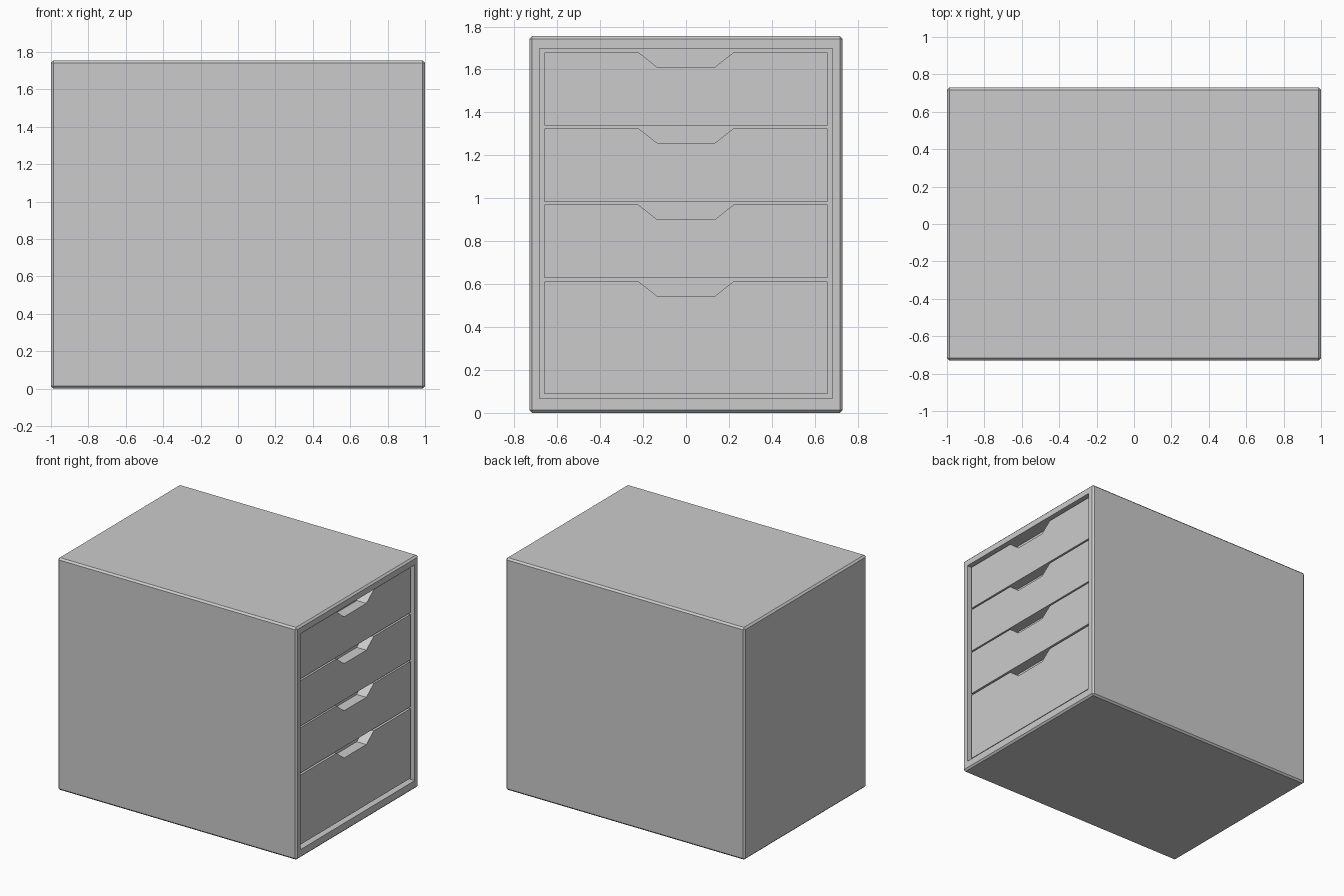
import bpy, bmesh

if "Cube" in bpy.data.objects:
    bpy.data.objects.remove(bpy.data.objects["Cube"])

W, D, H = 2.0, 1.46, 1.755
RECESS, PANEL = 0.02, 0.08


def add_object(name, bm):
    bmesh.ops.recalc_face_normals(bm, faces=bm.faces)
    mesh = bpy.data.meshes.new(name)
    bm.to_mesh(mesh)
    bm.free()
    obj = bpy.data.objects.new(name, mesh)
    bpy.context.collection.objects.link(obj)
    return obj


# Cabinet shell: chamfered box with a rectangular opening sunk into the +x side
bm = bmesh.new()
bmesh.ops.create_cube(bm, size=1)
for v in bm.verts:
    v.co = (v.co.x * W, v.co.y * D, (v.co.z + 0.5) * H)
bmesh.ops.bevel(bm, geom=bm.edges[:], offset=0.013, segments=1, affect='EDGES')
bm.normal_update()
side = max(bm.faces, key=lambda f: f.calc_center_median().x)
bmesh.ops.inset_individual(bm, faces=[side], thickness=0.04)
for v in side.verts:
    v.co.y = 0.682 if v.co.y > 0 else -0.682
    v.co.z = 1.697 if v.co.z > H / 2 else 0.066
bm.normal_update()
bmesh.ops.inset_individual(bm, faces=[side], thickness=0, depth=-(RECESS + PANEL))
add_object("cabinet_shell", bm)


# Drawer front: profile with a trapezoid finger notch, extruded in x
def drawer(name, z0, z1):
    half, notch = 0.66, 0.07
    right = [(half, z0), (half, z1), (0.222, z1), (0.133, z1 - notch)]
    profile = right + [(-y, z) for y, z in reversed(right)]
    bm = bmesh.new()
    x = W / 2 - RECESS
    face = bm.faces.new([bm.verts.new((x, y, z)) for y, z in profile])
    ext = bmesh.ops.extrude_face_region(bm, geom=[face], use_keep_orig=True)
    moved = [g for g in ext["geom"] if isinstance(g, bmesh.types.BMVert)]
    bmesh.ops.translate(bm, verts=moved, vec=(-PANEL, 0, 0))
    add_object(name, bm)


levels = [(0.087, 0.613), (0.628, 0.97), (0.982, 1.326), (1.339, 1.68)]
for i, (z0, z1) in enumerate(levels, 1):
    drawer(f"drawer_front_{i}", z0, z1)
